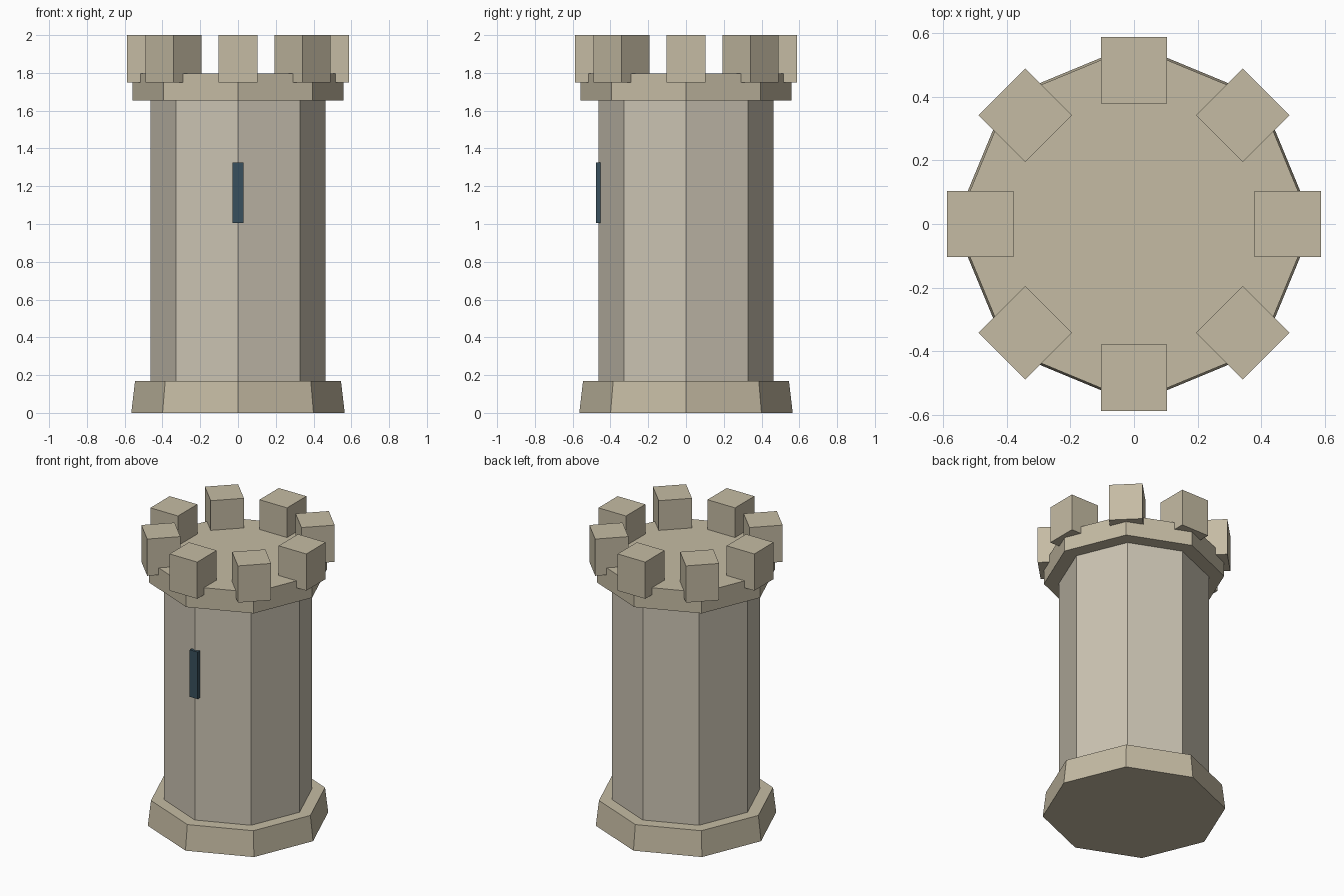
import bpy
from math import cos, sin, pi

if "Cube" in bpy.data.objects:
    bpy.data.objects.remove(bpy.data.objects["Cube"])


def material(name, rgb):
    mat = bpy.data.materials.new(name)
    mat.diffuse_color = (*rgb, 1)
    mat.use_nodes = True
    mat.node_tree.nodes["Principled BSDF"].inputs["Base Color"].default_value = mat.diffuse_color
    return mat


wall_stone = material("wall_stone", (0.60, 0.55, 0.45))
trim_stone = material("trim_stone", (0.56, 0.50, 0.37))
dark_glass = material("dark_opening", (0.04, 0.08, 0.11))


def octagon(name, r_bottom, r_top, z0, z1, mat):
    """Eight-sided drum with corners on the x and y axes."""
    bpy.ops.mesh.primitive_cone_add(vertices=8, radius1=r_bottom, radius2=r_top,
                                    depth=z1 - z0, location=(0, 0, (z0 + z1) / 2))
    obj = bpy.context.object
    obj.name = name
    obj.data.materials.append(mat)


def block(name, size, location, mat, angle=0):
    bpy.ops.mesh.primitive_cube_add(size=1, location=location, rotation=(0, 0, angle))
    obj = bpy.context.object
    obj.name = name
    obj.scale = size
    obj.data.materials.append(mat)


# Tapered foot, shaft and overhanging parapet
octagon("tower_base", 0.565, 0.545, 0.0, 0.17, trim_stone)
octagon("tower_shaft", 0.464, 0.464, 0.08, 1.70, wall_stone)
octagon("parapet", 0.558, 0.558, 1.655, 1.798, trim_stone)

# Merlons centred over the parapet corners
for i in range(8):
    a = i * pi / 4
    block(f"merlon_{i + 1}", (0.208, 0.208, 0.25),
          (0.483 * cos(a), 0.483 * sin(a), 1.875), trim_stone, a)

# Arrow slit on the front corner
block("arrow_slit", (0.06, 0.05, 0.32), (0, -0.451, 1.165), dark_glass)
